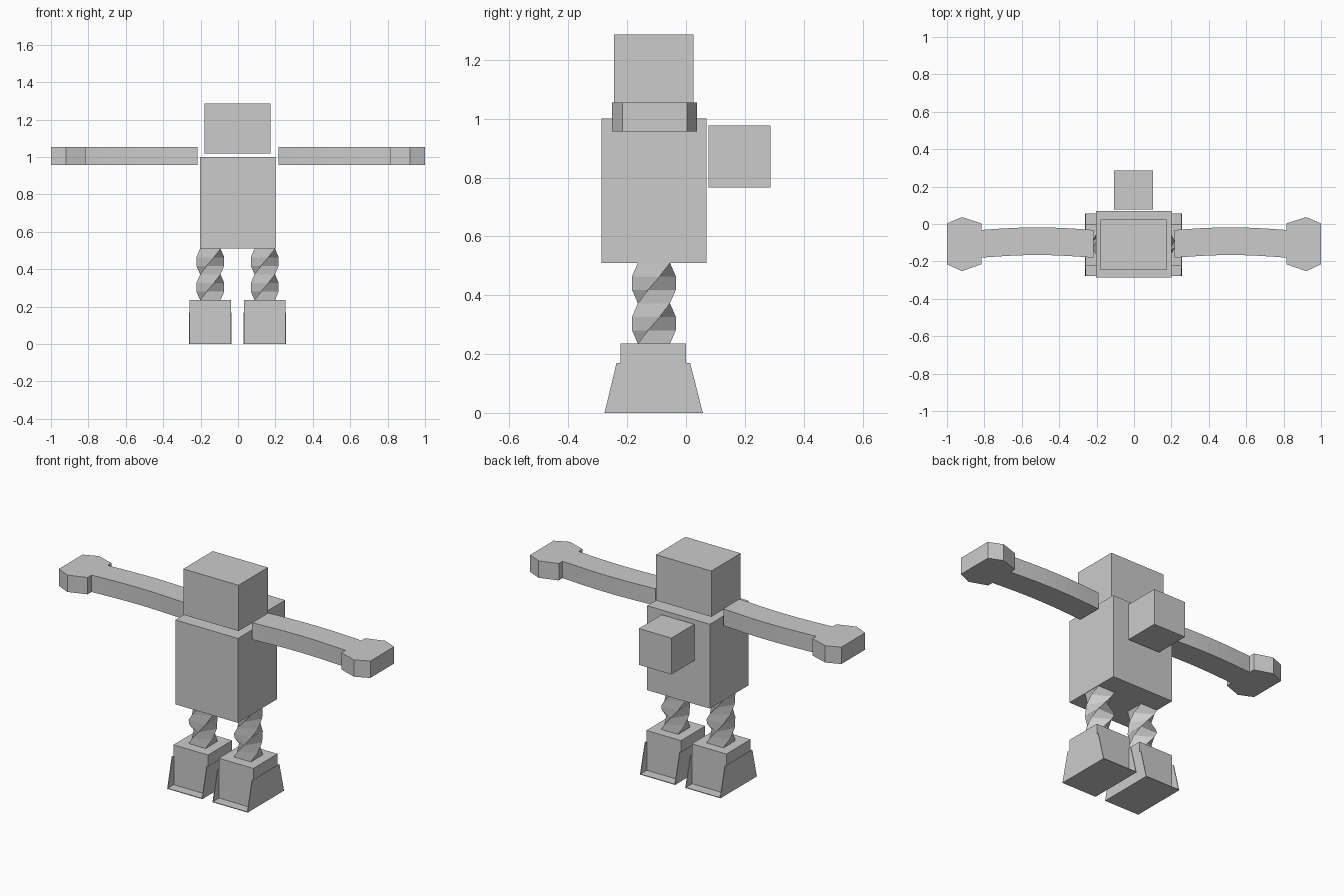
import bpy, bmesh, math

if "Cube" in bpy.data.objects:
    bpy.data.objects.remove(bpy.data.objects["Cube"])

grey = bpy.data.materials.new("plain_grey")
grey.diffuse_color = (0.6, 0.6, 0.6, 1)
grey.use_nodes = True
grey.node_tree.nodes["Principled BSDF"].inputs["Base Color"].default_value = grey.diffuse_color


def finish(name, bm):
    """Turn a bmesh into a flat-shaded grey object."""
    bmesh.ops.recalc_face_normals(bm, faces=bm.faces[:])
    mesh = bpy.data.meshes.new(name)
    bm.to_mesh(mesh)
    bm.free()
    mesh.materials.append(grey)
    obj = bpy.data.objects.new(name, mesh)
    bpy.context.collection.objects.link(obj)
    return obj


def loft(name, rings):
    """Skin a closed solid through rings of equal point count."""
    bm = bmesh.new()
    loops = [[bm.verts.new(p) for p in ring] for ring in rings]
    n = len(loops[0])
    for a, b in zip(loops, loops[1:]):
        for i in range(n):
            j = (i + 1) % n
            bm.faces.new((a[i], a[j], b[j], b[i]))
    bm.faces.new(loops[0][::-1])
    bm.faces.new(loops[-1])
    return finish(name, bm)


def box(name, x0, x1, y0, y1, z0, z1):
    corners = [(x0, y0), (x1, y0), (x1, y1), (x0, y1)]
    return loft(name, [[(x, y, z) for x, y in corners] for z in (z0, z1)])


# Head, body and backpack
box("head", -0.18, 0.175, -0.245, 0.025, 1.02, 1.286)
box("body", -0.202, 0.2, -0.287, 0.07, 0.51, 1.0)
box("backpack", -0.107, 0.102, 0.077, 0.287, 0.766, 0.977)

# Arms: gently bowed bars ending in six-sided hands
ARM_Z0, ARM_Z1 = 0.957, 1.055
HAND = [(0.815, 0.003), (0.92, 0.037), (1.0, 0.003),
        (1.0, -0.215), (0.92, -0.252), (0.815, -0.215)]
for side, label in ((-1, "left"), (1, "right")):
    rings = []
    for i in range(9):
        t = i / 8
        x = side * (0.217 + 0.6 * t)
        y = -0.106 + 0.014 * math.sin(math.pi * t)
        rings.append([(x, y - 0.074, ARM_Z0), (x, y + 0.074, ARM_Z0),
                      (x, y + 0.074, ARM_Z1), (x, y - 0.074, ARM_Z1)])
    loft(label + "_arm", rings)
    loft(label + "_hand",
         [[(side * x, y, z) for x, y in HAND] for z in (ARM_Z0, ARM_Z1)])

# Legs: square bars twisted half a turn; feet: boxes on flared sole and sides
for cx, label in ((-0.148, "left"), (0.143, "right")):
    rings = []
    for i in range(7):
        z = 0.235 + (0.51 - 0.235) * i / 6
        rings.append([(cx + 0.077 * math.cos(a), -0.109 + 0.077 * math.sin(a), z)
                      for a in (math.radians(45 + 90 * k + 30 * i) for k in range(4))])
    loft(label + "_leg", rings)

    box(label + "_foot", cx - 0.111, cx + 0.111, -0.222, 0.0, 0.001, 0.235)
    box(label + "_sole", cx - 0.113, cx + 0.113, -0.277, 0.057, 0.0, 0.004)
    profile = [(-0.277, 0.0), (0.057, 0.0), (0.014, 0.17), (-0.236, 0.17)]
    for s, edge in ((-1, "left"), (1, "right")):
        loft(f"{label}_foot_{edge}_flare",
             [[(cx + s * d, y, z) for y, z in profile] for d in (0.109, 0.113)])
